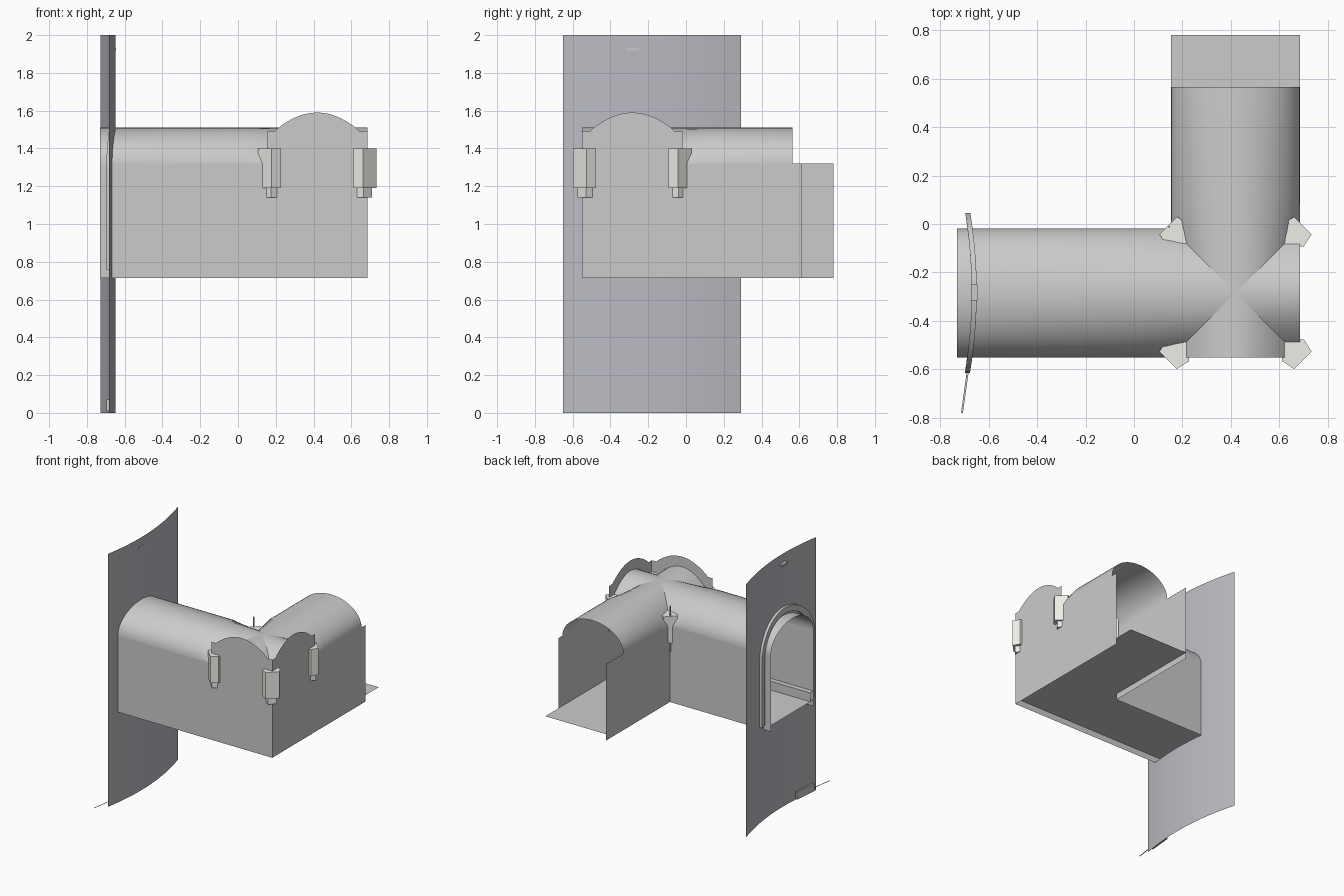
import bpy, math

if "Cube" in bpy.data.objects:
    bpy.data.objects.remove(bpy.data.objects["Cube"])

CX, CY, HW = 0.419, -0.284, 0.266      # centre of the crossing, half width
Z0, ZS, RISE = 0.715, 1.32, 0.19       # wall foot, vault spring, vault rise
ZF = 0.765                             # raised floor


def material(name, col):
    m = bpy.data.materials.new(name)
    m.diffuse_color = (*col, 1)
    m.use_nodes = True
    m.node_tree.nodes["Principled BSDF"].inputs["Base Color"].default_value = m.diffuse_color
    return m


DARK = material("panel_grey", (0.5, 0.5, 0.55))
CREAM = material("lamp_cream", (0.86, 0.86, 0.81))
PALE = material("pale_plaster", (0.88, 0.88, 0.88))


def make(name, verts, faces, mat=PALE, smooth=False):
    me = bpy.data.meshes.new(name)
    me.from_pydata(verts, [], faces)
    ob = bpy.data.objects.new(name, me)
    bpy.context.collection.objects.link(ob)
    me.materials.append(mat)
    if smooth:
        bpy.ops.object.select_all(action='DESELECT')
        ob.select_set(True)
        bpy.context.view_layer.objects.active = ob
        bpy.ops.object.shade_smooth_by_angle(angle=math.radians(35))
    return ob


def prism(name, pts, z0, z1, mat=PALE):
    n = len(pts)
    v = [(x, y, z0) for x, y in pts] + [(x, y, z1) for x, y in pts]
    f = [(i, (i + 1) % n, n + (i + 1) % n, n + i) for i in range(n)]
    return make(name, v, f + [tuple(range(n))[::-1], tuple(range(n, 2 * n))], mat)


def box(name, a, b):
    return prism(name, [(a[0], a[1]), (b[0], a[1]), (b[0], b[1]), (a[0], b[1])], a[2], b[2])


def wall(name, p, q):
    return make(name, [(*p, Z0), (*q, Z0), (*q, ZS), (*p, ZS)], [(0, 1, 2, 3)])


# Walls of the two corridors (end plates close the crossing)
L, R, F, B = CX - HW, CX + HW, CY - HW, CY + HW
wall("front_wall", (-0.73, F), (L, F))
wall("right_wall", (R, B), (R, 0.615))
wall("inner_back_wall", (L, B), (-0.73, B))
wall("inner_left_wall", (L, 0.78), (L, B))

# L-shaped floor with a raised kerb along the front wall
make("floor", [(x, y, ZF) for x, y in
     [(-0.73, F), (R, F), (R, 0.78), (L, 0.78), (L, B), (-0.73, B)]],
     [(0, 1, 4, 5), (1, 2, 3, 4)])
K = F + 0.04
make("kerb", [(x, y, z) for y, z in [(K, ZF), (K, ZF + 0.07), (F, ZF + 0.07)]
     for x in (-0.73, L)], [(0, 1, 3, 2), (2, 3, 5, 4)])

# Scalloped end plates closing the crossing
half = [(HW, Z0), (HW, 1.49), (0.225, 1.49), (0.21, 1.505)]
arc = [(s, 1.59 - 0.085 * (s / 0.21) ** 2) for s in [0.21 * (1 - i / 8) for i in range(1, 8)]]
side = half + arc
outline = side + [(0, 1.59)] + [(-s, z) for s, z in reversed(side)]
idx = tuple(range(len(outline)))
make("front_end_plate", [(CX + s, F, z) for s, z in outline], [idx[::-1]])
make("right_end_plate", [(R, CY + s, z) for s, z in outline], [idx])

# Vaulted roofs, mitred along the diagonals and flattening towards the crossing
N = 24
ARC = [(-HW * math.cos(math.pi * i / N), ZS + RISE * math.sin(math.pi * i / N))
       for i in range(N + 1)]


def vault(name, place, start):
    v, sign = [], math.copysign(1, start)
    stub = abs(start) < HW + 0.01
    for s, z in ARC:
        low = ZS + RISE * (1 - (s / HW) ** 2)
        v += [place(start, s, low if stub else z),
              place(start if stub else sign * (HW + 0.12), s, low if stub else z),
              place(sign * abs(s), s, low)]
    f = [(3 * i + k, 3 * i + k + 1, 3 * i + k + 4, 3 * i + k + 3)
         for i in range(N) for k in ((1,) if stub else (0, 1))]
    ob = make(name, v, f, smooth=True)
    if sum(p.normal.z for p in ob.data.polygons) < 0:
        ob.data.flip_normals()


def along_x(t, s, z):
    return (CX + t, CY + s, z)


def along_y(t, s, z):
    return (CX + s, CY + t, z)


vault("left_vault", along_x, -0.73 - CX)
vault("right_vault", along_x, HW)
vault("back_vault", along_y, 0.565 - CY)
vault("front_vault", along_y, -HW)

# Corner lamps, repeated on the four corners
lamp = [(.192, .192), (.28, .21), (.314, .242), (.242, .314), (.21, .28)]
lamp = [(.192, .192), (.282, .192), (.314, .242), (.242, .314), (.192, .282)]
foot = [(.21, .21), (.265, .21), (.29, .245), (.245, .29), (.21, .265)]
for sx in (1, -1):
    for sy in (1, -1):
        for nm, pts, z0, z1 in (("corner_lamp", lamp, 1.19, 1.40), ("lamp_foot", foot, 1.14, 1.19)):
            p = [(CX + sx * x, CY + sy * y) for x, y in pts]
            prism(nm, p if sx * sy > 0 else p[::-1], z0, z1, CREAM)
box("inner_corner_rod", (L - 0.01, B + 0.004, 1.12), (L - 0.004, B + 0.01, 1.48))


# Curved standing panel with an arched opening
def px(y):
    return -0.648 - 0.25 * (y + 0.28) ** 2


ys = [-0.65, -0.6] + [CY + s for s, _ in ARC] + [0.05, 0.12, 0.2, 0.29]
tops = [ZS, ZS] + [z for _, z in ARC] + [ZS] * 4
v = [(px(y), y, z) for y, t in zip(ys, tops) for z in (0, Z0, t, 2)]
f = []
for i in range(len(ys) - 1):
    a, b = 4 * i, 4 * i + 4
    inside = 2 <= i < 2 + N
    f += [(a + k, b + k, b + k + 1, a + k + 1) for k in ((0, 2) if inside else (0, 1, 2))]
make("curved_panel", v, f, DARK, smooth=True)


# Arched trim swept around the opening, following the panel curve
def arch(name, w_in, w_out, top_in, top_out, d0, d1, zb):
    rows = []
    for w, top in ((w_in, top_in), (w_out, top_out)):
        rows.append([(-w, zb)] + [(-w * math.cos(math.pi * i / 20),
                    1.27 + (top - 1.27) * math.sin(math.pi * i / 20)) for i in range(21)] + [(w, zb)])
    v = []
    for a, b in zip(*rows):
        for (s, z), d in ((a, d0), (b, d0), (b, d1), (a, d1)):
            v.append((px(CY + s) + d, CY + s, z))
    n = len(rows[0])
    f = [(4 * i + k, 4 * i + (k + 1) % 4, 4 * i + 4 + (k + 1) % 4, 4 * i + 4 + k)
         for i in range(n - 1) for k in range(4)]
    make(name, v, f + [(3, 2, 1, 0), tuple(range(4 * n - 4, 4 * n))], PALE, True)


arch("arch_trim", 0.285, 0.33, 1.535, 1.58, -0.022, -0.001, 0.76)

# Small fittings on the panel: top block, base block and ground strip
box("top_block", (-0.672, -0.315, 1.918), (-0.645, -0.25, 1.932))
prism("base_block", [(-0.695, -0.61), (-0.682, -0.61), (-0.664, -0.42), (-0.677, -0.42)], 0.01, 0.07)
make("ground_strip", [(-0.714, -0.78, 0.033), (-0.706, -0.78, 0.033),
                      (-0.66, -0.45, 0.033), (-0.668, -0.45, 0.033)], [(0, 1, 2, 3)])
